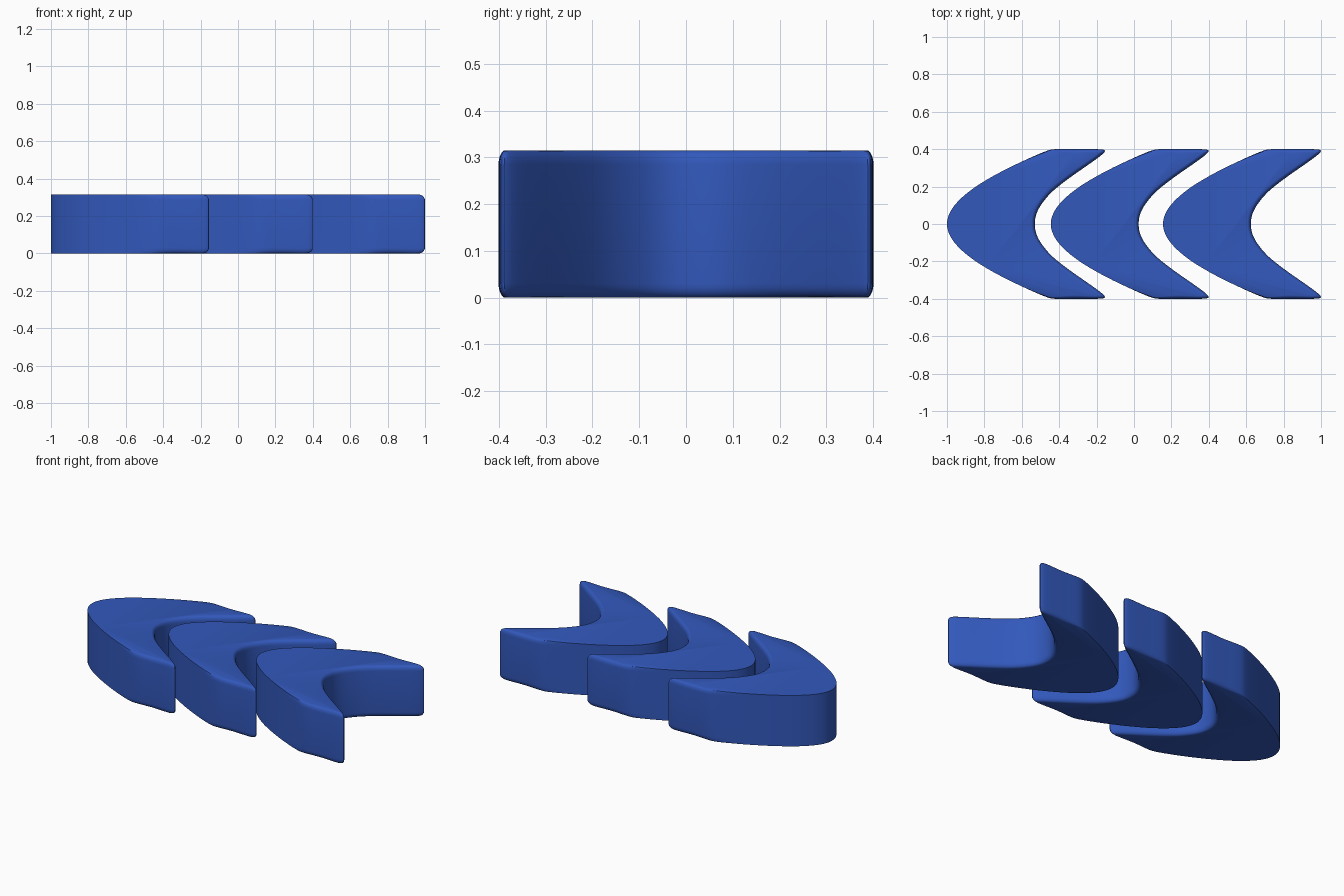
import bpy, bmesh, math

if "Cube" in bpy.data.objects:
    bpy.data.objects.remove(bpy.data.objects["Cube"])

HEIGHT, ROUND_Z, STEPS = 0.315, 0.03, 5

blue = bpy.data.materials.new("blue")
blue.diffuse_color = (0.032, 0.098, 0.50, 1)
blue.use_nodes = True
blue.node_tree.nodes["Principled BSDF"].inputs["Base Color"].default_value = blue.diffuse_color

# Half outline of one chevron: x, y, and how far the rounded rim pulls in (dx, dy)
HALF = [
    (-1.0, 0.0, 0, 0), (-0.985, 0.06, 0, 0), (-0.94, 0.122, 0, 0),
    (-0.86, 0.19, 0, 0), (-0.75, 0.258, 0, 0), (-0.62, 0.324, 0, 0),
    (-0.48, 0.386, 0.001, -0.004), (-0.42, 0.4, 0.002, -0.013),
    (-0.32, 0.4, 0, -0.02), (-0.2, 0.4, -0.018, -0.014),
    (-0.157, 0.394, -0.035, -0.012), (-0.17, 0.372, -0.03, 0.0),
    (-0.23, 0.327, -0.02, 0.01), (-0.34, 0.25, -0.014, 0.016),
    (-0.435, 0.175, -0.018, 0.012), (-0.495, 0.105, -0.02, 0.008),
    (-0.523, 0.05, -0.02, 0.003), (-0.53, 0.0, -0.02, 0),
]


def smooth_loop(pts, n=3):
    """Closed Catmull-Rom curve through the points."""
    out, m = [], len(pts)
    for i in range(m):
        a, b, c, d = (pts[(i + k) % m] for k in (-1, 0, 1, 2))
        for s in range(n):
            t = s / n
            out.append([0.5 * (2 * q + (r - p) * t + (2 * p - 5 * q + 4 * r - w) * t * t
                               + (3 * q - p - 3 * r + w) * t ** 3)
                        for p, q, r, w in zip(a, b, c, d)])
    return out


outline = smooth_loop(HALF + [(x, -y, dx, -dy) for x, y, dx, dy in HALF[-2:0:-1]])

# Rim profile: (amount pulled in, z) from the bottom to the top
rim = []
for i in range(STEPS + 1):
    a = math.pi / 2 * i / STEPS
    rim.append((1 - math.sin(a), ROUND_Z * (1 - math.cos(a))))
rim += [(k, HEIGHT - z) for k, z in reversed(rim)]


def chevron(name, offset):
    bm = bmesh.new()
    rings = [[bm.verts.new((x + k * dx + offset, y + k * dy, z))
              for x, y, dx, dy in outline] for k, z in rim]
    n = len(outline)
    for lo, hi in zip(rings, rings[1:]):
        for i in range(n):
            j = (i + 1) % n
            bm.faces.new((lo[i], lo[j], hi[j], hi[i]))
    bm.faces.new(rings[0])
    bm.faces.new(rings[-1])
    bmesh.ops.recalc_face_normals(bm, faces=bm.faces)
    me = bpy.data.meshes.new(name)
    bm.to_mesh(me)
    bm.free()
    me.materials.append(blue)
    ob = bpy.data.objects.new(name, me)
    bpy.context.collection.objects.link(ob)
    bpy.ops.object.select_all(action='DESELECT')
    ob.select_set(True)
    bpy.context.view_layer.objects.active = ob
    bpy.ops.object.shade_smooth_by_angle(angle=math.radians(40))


# Three nested chevrons in a row
for name, offset in (("left_chevron", 0), ("middle_chevron", 0.555), ("right_chevron", 1.155)):
    chevron(name, offset)
